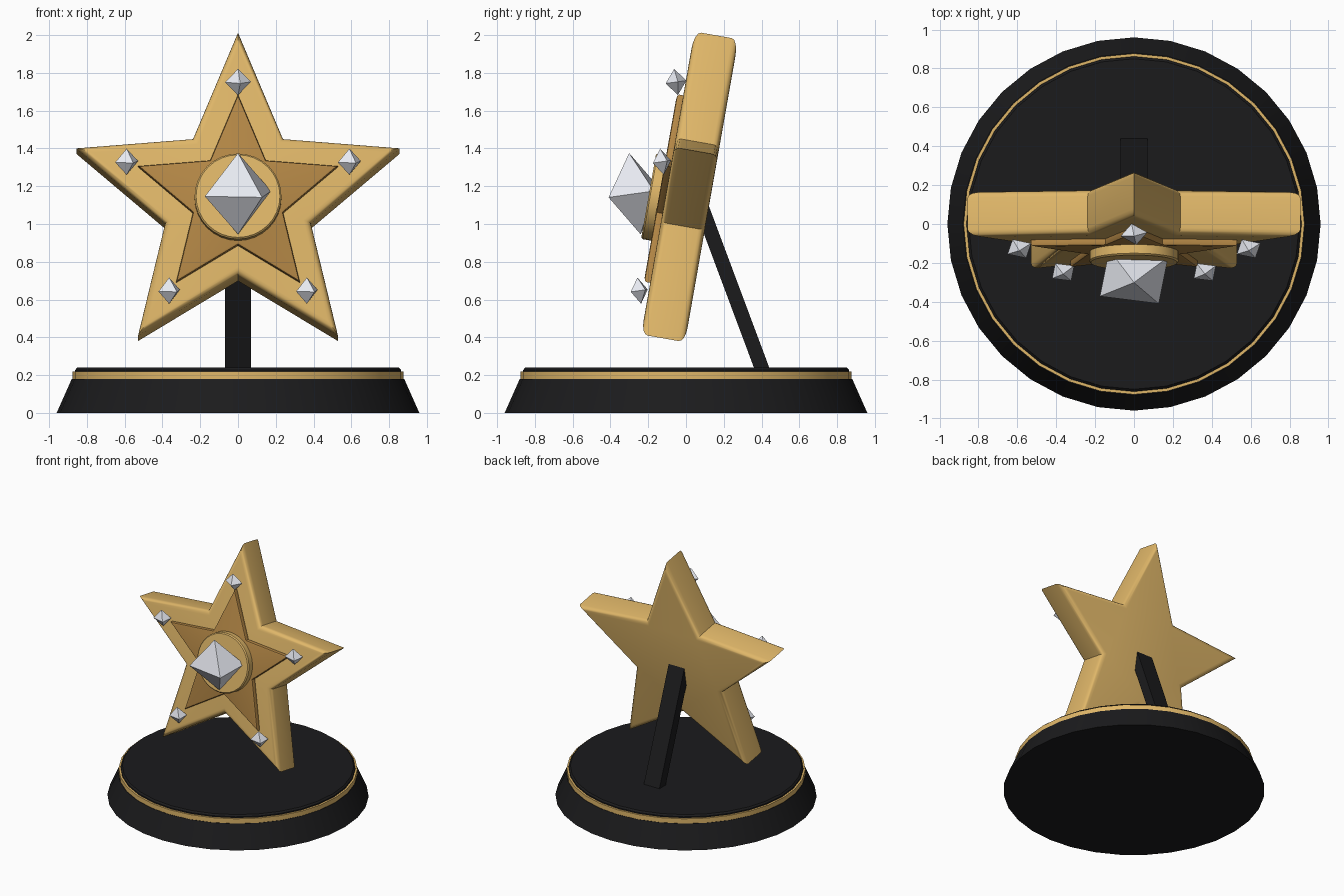
import bpy
import bmesh
from math import sin, cos, pi, radians, tau
from mathutils import Matrix, Vector

cube = bpy.data.objects.get("Cube")
if cube:
    bpy.data.objects.remove(cube, do_unlink=True)


def material(name, color, metallic=0.0, roughness=0.5):
    mat = bpy.data.materials.new(name)
    mat.use_nodes = True
    mat.diffuse_color = (*color, 1)
    bsdf = mat.node_tree.nodes["Principled BSDF"]
    bsdf.inputs["Base Color"].default_value = (*color, 1)
    bsdf.inputs["Metallic"].default_value = metallic
    bsdf.inputs["Roughness"].default_value = roughness
    return mat


GOLD = material("gold", (0.74, 0.47, 0.14))
DARK_GOLD = material("dark_gold", (0.45, 0.24, 0.06))
BLACK = material("black", (0.011, 0.011, 0.012))
CRYSTAL = material("crystal", (0.80, 0.82, 0.88))

# The star assembly leans back about its centre
LEAN = Matrix.Translation((0, 0.005, 1.112)) @ Matrix.Rotation(radians(-10), 4, "X")


def finish(bm, name, mat, matrix=Matrix(), smooth=False):
    bm.transform(matrix)
    bmesh.ops.recalc_face_normals(bm, faces=bm.faces)
    mesh = bpy.data.meshes.new(name)
    bm.to_mesh(mesh)
    bm.free()
    mesh.materials.append(mat)
    obj = bpy.data.objects.new(name, mesh)
    bpy.context.collection.objects.link(obj)
    if smooth:
        bpy.ops.object.select_all(action="DESELECT")
        obj.select_set(True)
        bpy.context.view_layer.objects.active = obj
        bpy.ops.object.shade_smooth_by_angle(angle=radians(35))
    return obj


def star(name, radius, front, back, bevel, segments, mat):
    """Five-pointed prism with rounded front and back rims."""
    bm = bmesh.new()
    ring = []
    for i in range(10):
        r = radius if i % 2 == 0 else radius * 0.45
        a = i * pi / 5
        ring.append(bm.verts.new((r * sin(a), front, r * cos(a))))
    face = bm.faces.new(ring)
    extruded = bmesh.ops.extrude_face_region(bm, geom=[face])["geom"]
    moved = [v for v in extruded if isinstance(v, bmesh.types.BMVert)]
    bmesh.ops.translate(bm, verts=moved, vec=(0, back - front, 0))
    bmesh.ops.recalc_face_normals(bm, faces=bm.faces)
    rims = [e for e in bm.edges if abs(e.verts[0].co.y - e.verts[1].co.y) < 1e-4]
    bmesh.ops.bevel(bm, geom=rims, offset=bevel, segments=segments,
                    profile=0.5, affect="EDGES", clamp_overlap=True)
    return finish(bm, name, mat, LEAN, smooth=True)


def lathe(name, profile, mat, steps=32, matrix=Matrix()):
    """Closed solid of revolution from (radius, height) pairs."""
    bm = bmesh.new()
    rings = [[bm.verts.new((r * sin(i * tau / steps), r * cos(i * tau / steps), z))
              for i in range(steps)] for r, z in profile]
    for low, high in zip(rings, rings[1:]):
        for i in range(steps):
            j = (i + 1) % steps
            bm.faces.new((low[i], low[j], high[j], high[i]))
    bm.faces.new(rings[0])
    bm.faces.new(rings[-1])
    return finish(bm, name, mat, matrix, smooth=True)


def gem(name, local, radius, yaw):
    """Slightly flattened octahedron, tipped forward."""
    bm = bmesh.new()
    top, bottom = (bm.verts.new((0, 0, z)) for z in (1, -1))
    belt = [bm.verts.new((cos(i * pi / 2), sin(i * pi / 2), 0)) for i in range(4)]
    for i in range(4):
        j = (i + 1) % 4
        bm.faces.new((belt[i], belt[j], top))
        bm.faces.new((belt[j], belt[i], bottom))
    place = (Matrix.Translation(LEAN @ Vector(local))
             @ Matrix.Rotation(radians(8), 4, "X")
             @ Matrix.Diagonal((radius, radius * 0.8, radius, 1))
             @ Matrix.Rotation(radians(yaw), 4, "Z"))
    return finish(bm, name, CRYSTAL, place)


# Round pedestal
lathe("base", [(0.96, 0), (0.88, 0.18)], BLACK)
lathe("base_trim_ring", [(0.877, 0.18), (0.877, 0.218)], GOLD)
lathe("base_top", [(0.862, 0.21), (0.862, 0.228), (0.85, 0.24)], BLACK)

# Star body and raised inner star
star("star_body", 0.90, -0.118, 0.118, 0.035, 4, GOLD)
star("inner_star", 0.557, -0.152, -0.10, 0.012, 2, DARK_GOLD)

# Central round setting and large gem
lathe("gem_setting", [(0.23, 0.10), (0.23, 0.198), (0.222, 0.206)], GOLD,
      matrix=LEAN @ Matrix.Rotation(pi / 2, 4, "X"))
gem("center_gem", (0, -0.28, 0), 0.217, 36)

# A small gem near each star point
for k in range(5):
    a = k * tau / 5
    gem(f"point_gem_{k + 1}", (0.62 * sin(a), -0.168, 0.62 * cos(a)), 0.07,
        (10, 30, 36, 36, 30)[k])

# Slanted support strut behind the star
foot, head = Vector((0, 0.415, 0.2)), Vector((0, 0.075, 1.11))
bm = bmesh.new()
bmesh.ops.create_cube(bm, size=1)
axis = head - foot
turn = Vector((0, 0, 1)).rotation_difference(axis).to_matrix().to_4x4()
finish(bm, "support_strut", BLACK,
       Matrix.Translation((foot + head) / 2) @ turn
       @ Matrix.Diagonal((0.14, 0.076, axis.length, 1)))
